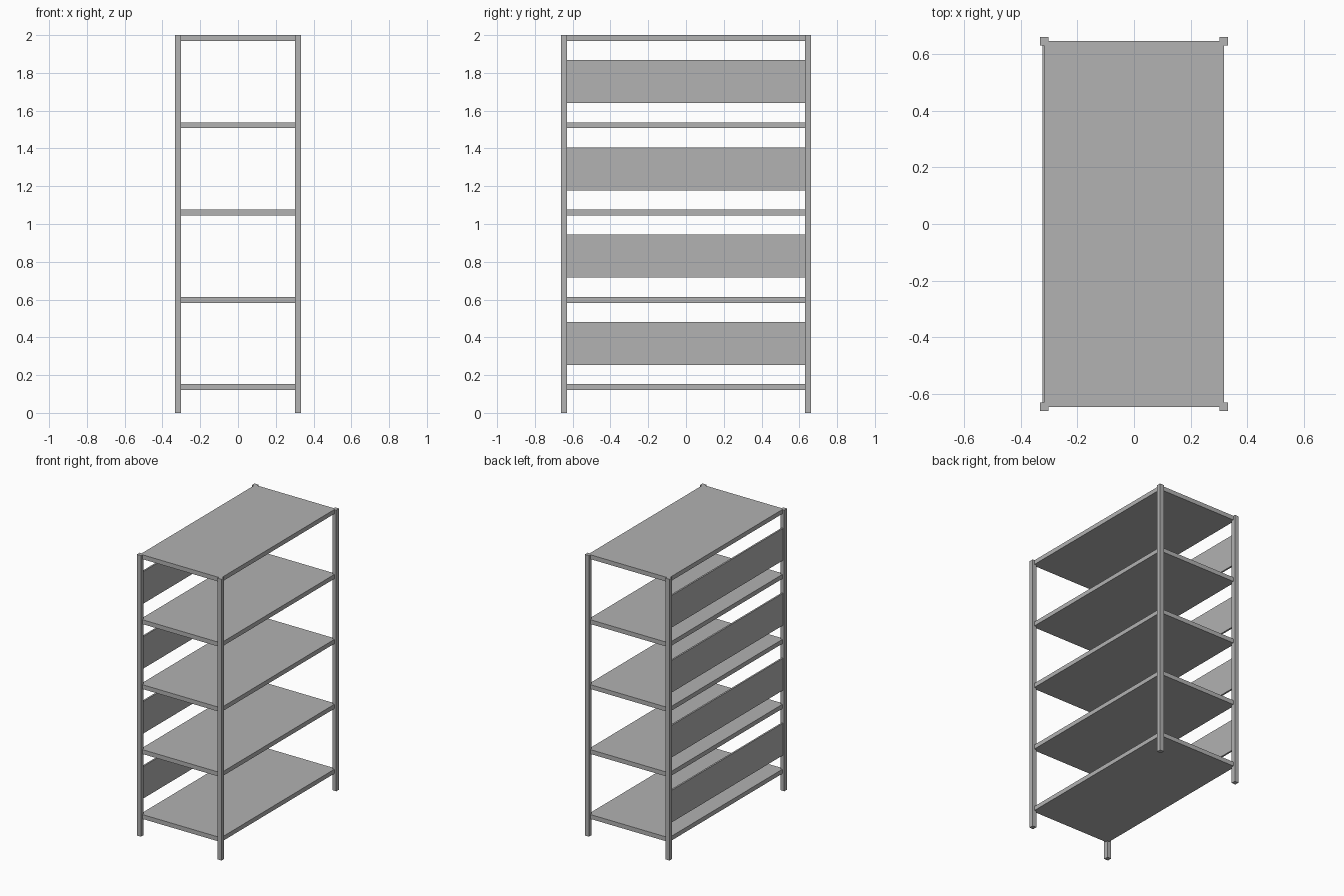
import bpy
import bmesh

if "Cube" in bpy.data.objects:
    bpy.data.objects.remove(bpy.data.objects["Cube"])

grey = bpy.data.materials.new("metal grey")
grey.diffuse_color = (0.445, 0.445, 0.445, 1)
grey.use_nodes = True
grey.node_tree.nodes["Principled BSDF"].inputs["Base Color"].default_value = grey.diffuse_color


def box(name, x, y, z):
    """Box from (min, max) pairs on each axis."""
    bm = bmesh.new()
    bmesh.ops.create_cube(bm, size=1)
    for v in bm.verts:
        v.co = [r[0] if c < 0 else r[1] for c, r in zip(v.co, (x, y, z))]
    mesh = bpy.data.meshes.new(name)
    bm.to_mesh(mesh)
    bm.free()
    mesh.materials.append(grey)
    obj = bpy.data.objects.new(name, mesh)
    bpy.context.collection.objects.link(obj)
    return obj


HX, HY = 0.317, 0.645      # post centre lines
P = 0.0155                 # half post width
STEP, THICK = 0.462, 0.031

# Four corner posts
for sx, side in ((-1, "left"), (1, "right")):
    for sy, end in ((-1, "front"), (1, "back")):
        cx, cy = sx * HX, sy * HY
        box(f"{end}_{side}_post", (cx - P, cx + P), (cy - P, cy + P), (0, 2))

# Five shelves, reaching to the post centres
for i in range(5):
    top = 2 - i * STEP
    box(f"shelf_{i + 1}", (-HX, HX), (-HY, HY), (top - THICK, top))

# Four thin panels on the left side, one per bay
for i in range(4):
    top = 2 - i * STEP - 0.132
    box(f"side_panel_{i + 1}", (-HX - 0.006, -HX + 0.006), (-HY, HY), (top - 0.228, top))
